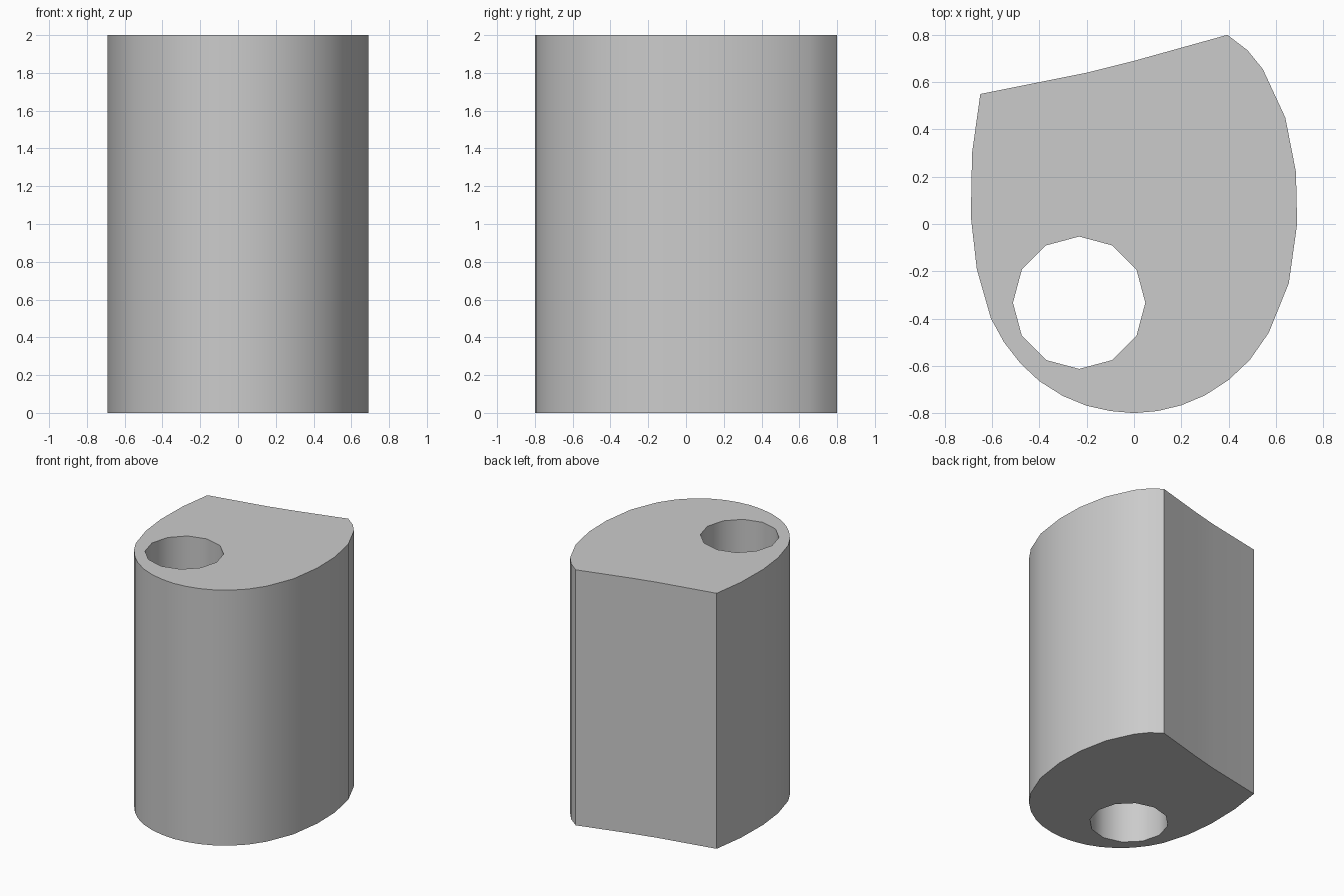
import bpy, bmesh, math
from mathutils import Vector

if "Cube" in bpy.data.objects:
    bpy.data.objects.remove(bpy.data.objects["Cube"])

HEIGHT = 2.0

# Outer outline, clockwise seen from above, starting at the back left corner
outline = [(-0.65, 0.55), (-0.2, 0.64), (0.0, 0.69), (0.395, 0.80),
           (0.48, 0.735), (0.545, 0.655), (0.64, 0.45), (0.685, 0.22),
           (0.69, 0.0), (0.655, -0.25), (0.57, -0.46), (0.49, -0.575),
           (0.40, -0.66), (0.30, -0.725), (0.20, -0.767), (0.10, -0.791),
           (0.0, -0.80), (-0.10, -0.791), (-0.20, -0.769), (-0.30, -0.728),
           (-0.40, -0.665), (-0.48, -0.59), (-0.55, -0.50), (-0.605, -0.40),
           (-0.665, -0.19), (-0.69, 0.03), (-0.685, 0.30)]

# Twelve-sided through hole
hole = [(-0.232 + 0.28 * math.cos(math.tau * i / 12),
         -0.333 + 0.28 * math.sin(math.tau * i / 12)) for i in range(12)]

bm = bmesh.new()


def add_loop(points):
    verts = [bm.verts.new((x, y, 0)) for x, y in points]
    return [bm.edges.new((v, verts[(i + 1) % len(verts)]))
            for i, v in enumerate(verts)]


# Fill between the loops, then extrude upward
edges = add_loop(outline) + add_loop(hole)
bmesh.ops.triangle_fill(bm, use_beauty=True, edges=edges, normal=Vector((0, 0, 1)))
# drop any fill inside the hole
inside = [f for f in bm.faces
          if (f.calc_center_median() - Vector((-0.232, -0.333, 0))).length < 0.26
          and all((v.co - Vector((-0.232, -0.333, 0))).length < 0.285 for v in f.verts)]
if inside:
    bmesh.ops.delete(bm, geom=inside, context='FACES_ONLY')
res = bmesh.ops.extrude_face_region(bm, geom=bm.faces[:], use_keep_orig=True)
top = [g for g in res["geom"] if isinstance(g, bmesh.types.BMVert)]
bmesh.ops.translate(bm, verts=top, vec=(0, 0, HEIGHT))
bmesh.ops.recalc_face_normals(bm, faces=bm.faces[:])

mesh = bpy.data.meshes.new("bored_block")
bm.to_mesh(mesh)
bm.free()
block = bpy.data.objects.new("bored_block", mesh)
bpy.context.collection.objects.link(block)

# Smooth walls, crisp corners and rims
bpy.context.view_layer.objects.active = block
block.select_set(True)
bpy.ops.object.shade_smooth_by_angle(angle=math.radians(35))
